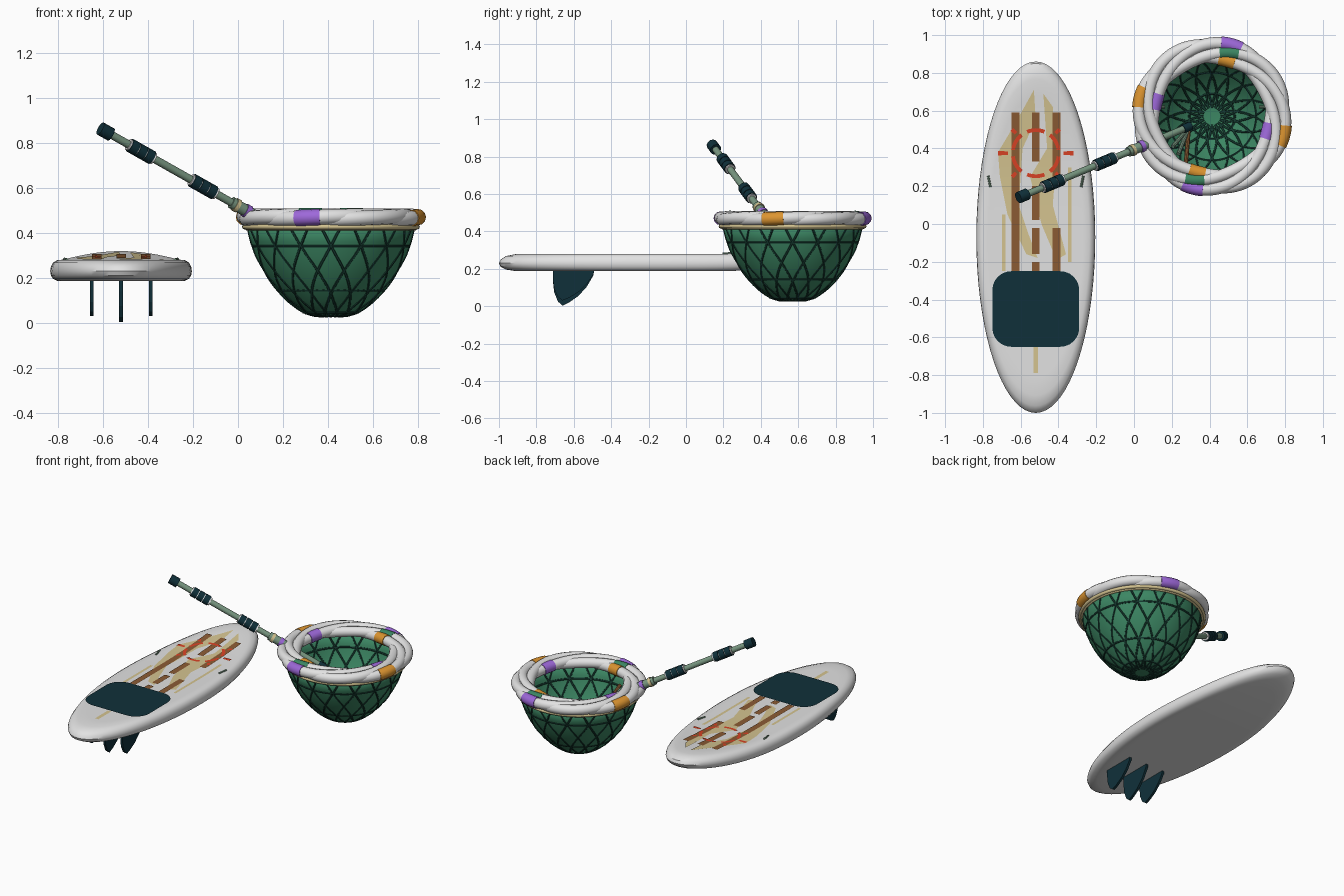
import bpy, bmesh, math
from mathutils import Vector
from math import sin, cos, pi, radians

if "Cube" in bpy.data.objects:
    bpy.data.objects.remove(bpy.data.objects["Cube"])

COL = dict(white=(.76, .76, .76), green=(.045, .24, .125), dark_green=(.008, .045, .032),
           dark_teal=(.005, .030, .042), purple=(.34, .14, .70), orange=(.72, .30, .03),
           brown=(.26, .105, .034), tan=(.66, .55, .28), red=(.70, .055, .018),
           sage=(.19, .31, .22))
MAT = {}
for n, c in COL.items():
    MAT[n] = bpy.data.materials.new(n)
    MAT[n].diffuse_color = (*c, 1)


def finish(bm, name, mat, smooth=True, recalc=True):
    if recalc:
        bmesh.ops.recalc_face_normals(bm, faces=bm.faces)
    me = bpy.data.meshes.new(name)
    bm.to_mesh(me)
    bm.free()
    ob = bpy.data.objects.new(name, me)
    bpy.context.collection.objects.link(ob)
    me.materials.append(MAT[mat])
    if smooth:
        bpy.context.view_layer.objects.active = ob
        bpy.ops.object.select_all(action='DESELECT')
        ob.select_set(True)
        bpy.ops.object.shade_smooth_by_angle(angle=radians(35))
    return ob


def tubes(name, paths, radius, mat, closed=False, res=2):
    """Round ropes along point lists, converted to one mesh."""
    cu = bpy.data.curves.new(name, 'CURVE')
    cu.dimensions = '3D'
    cu.bevel_depth, cu.bevel_resolution, cu.use_fill_caps = radius, res, True
    for p in paths:
        s = cu.splines.new('POLY')
        s.points.add(len(p) - 1)
        for q, v in zip(s.points, p):
            q.co = (*v, 1)
        s.use_cyclic_u = closed
    cu.materials.append(MAT[mat])
    ob = bpy.data.objects.new(name, cu)
    bpy.context.collection.objects.link(ob)
    bpy.context.view_layer.objects.active = ob
    bpy.ops.object.select_all(action='DESELECT')
    ob.select_set(True)
    bpy.ops.object.convert(target='MESH')
    bpy.ops.object.shade_smooth_by_angle(angle=radians(50))


def rod(name, a, b, r, mat, seg=16):
    a, b = Vector(a), Vector(b)
    bm = bmesh.new()
    bmesh.ops.create_cone(bm, cap_ends=True, segments=seg, radius1=r, radius2=r, depth=(b - a).length)
    rot = (b - a).to_track_quat('Z', 'Y')
    for v in bm.verts:
        v.co = rot @ v.co + (a + b) / 2
    finish(bm, name, mat)


# --- Surfboard: nested ellipses with a lifted nose ---
BX, BY = -.52, -.07


def rocker(y):
    return .052 * (max(0, y - .1) / .76) ** 2


def loft(name, levels, n, fn, mat):
    bm = bmesh.new()
    rings = [[bm.verts.new(fn(s, z, 2 * pi * i / n)) for i in range(n)] for s, z in levels]
    for a, b in zip(rings, rings[1:]):
        for i in range(n):
            bm.faces.new((a[i], a[(i + 1) % n], b[(i + 1) % n], b[i]))
    bm.faces.new(rings[0])
    bm.faces.new(rings[-1])
    return finish(bm, name, mat)


def board_point(s, z, t):
    y = BY + .93 * s * sin(t)
    return (BX + .315 * s * cos(t), y, z + rocker(y))


low = [(s / 10, .187) for s in (.2, 1, 2, 3, 4, 5, 6, 7, 8, 9)]
rail = [(.96, .196), (.99, .211), (1, .23), (.99, .25), (.96, .268)]
top = [(s / 10, .279) for s in (9, 8, 7, 6, 5, 4, 3, 2, 1, .2)]
loft("surfboard", low + rail + top, 72, board_point, 'white')


# --- Painted deck plates, sliced so they follow the nose curve ---
def plates(name, polys, mat, lift):
    bm = bmesh.new()
    for p in polys:
        f = bm.faces.new([bm.verts.new((x, y, 0)) for x, y in p])
        f.normal_update()
        if f.normal.z < 0:
            f.normal_flip()
    bmesh.ops.triangulate(bm, faces=bm.faces)
    for i in range(-16, 16):
        bmesh.ops.bisect_plane(bm, geom=bm.verts[:] + bm.edges[:] + bm.faces[:],
                               plane_co=(0, i * .05, 0), plane_no=(0, 1, 0))
    for v in bm.verts:
        v.co.z = .279 + rocker(v.co.y) + lift
    finish(bm, name, mat, smooth=False, recalc=False)


def box(x, w, y0, y1):
    return [(x - w / 2, y0), (x + w / 2, y0), (x + w / 2, y1), (x - w / 2, y1)]


plates("deck_swirls", [
    [(-.66, .48), (-.58, .62), (-.53, .71), (-.52, .55), (-.59, .4), (-.61, .1), (-.56, -.05),
     (-.51, -.18), (-.57, -.16), (-.67, .05), (-.71, .25), (-.72, .38)],
    [(-.48, .69), (-.43, .62), (-.41, .35), (-.43, .1), (-.36, -.16), (-.41, -.19),
     (-.49, 0), (-.55, .25), (-.46, .4)]], 'tan', .0035)
plates("thin_stripes", [box(-.34, .018, -.2, .3), box(-.69, .018, -.25, .05),
                        box(-.52, .025, -.79, -.65)], 'tan', .002)
plates("broad_stripes", [box(-.628, .042, -.25, .59), box(-.41, .042, -.25, -.02),
                         box(-.41, .042, .2, .59), box(-.52, .042, -.25, -.2),
                         box(-.52, .042, -.16, -.02), box(-.52, .042, .02, .2),
                         box(-.52, .042, .33, .59)], 'brown', .005)


def arc(a0, a1, r0, r1, n=8):
    ts = [radians(a0 + (a1 - a0) * i / n) for i in range(n + 1)]
    return [(BX + r1 * cos(t), .375 + r1 * sin(t)) for t in ts] + \
           [(BX + r0 * cos(t), .375 + r0 * sin(t)) for t in reversed(ts)]


plates("sun_emblem", [arc(a, a + 44, .112, .132) for a in range(8, 360, 60)] +
       [arc(a - 3.5, a + 3.5, .148, .2 if a % 180 == 0 else .178, 2)
        for a in (0, 45, 135, 180, 225, 315)], 'red', .0065)
pad = []
for cx, cy, a in ((-.39, -.35, 0), (-.65, -.35, 90), (-.65, -.55, 180), (-.39, -.55, 270)):
    pad += [(cx + .1 * cos(radians(a + d)), cy + .1 * sin(radians(a + d))) for d in range(0, 91, 15)]
plates("traction_pad", [[(BX + (x - BX) * 1, y) for x, y in pad]], 'dark_teal', .007)
for s in (-1, 1):
    rod("deck_clip", (BX + s * .24, .195, .281), (BX + s * .252, .255, .284), .006, 'sage', 8)

# --- Fins ---
FIN = [(-.71, .2), (-.49, .2), (-.495, .165), (-.53, .105), (-.575, .055), (-.625, .02),
       (-.66, .003), (-.685, .025), (-.705, .075), (-.712, .14)]
for x, depth in ((-.65, .86), (-.52, 1), (-.387, .86)):
    bm = bmesh.new()
    f = bm.faces.new([bm.verts.new((x - .008, y, .2 - (.2 - z) * depth)) for y, z in FIN])
    ex = bmesh.ops.extrude_face_region(bm, geom=[f])
    bmesh.ops.translate(bm, vec=(.016, 0, 0),
                        verts=[v for v in ex['geom'] if isinstance(v, bmesh.types.BMVert)])
    finish(bm, "fin", 'dark_teal', smooth=False)

# --- Basket bowl ---
CX, CY = .413, .57
BOWL = [(.03, .02), (.032, .07), (.045, .115), (.065, .15), (.10, .193), (.15, .24), (.20, .279),
        (.25, .308), (.30, .332), (.36, .353), (.43, .372)]


def polar(r, z, t):
    return (CX + r * cos(t), CY + r * sin(t), z)


bm = bmesh.new()
N = 64
rings = [[bm.verts.new(polar(r, z, 2 * pi * i / N)) for i in range(N)] for z, r in BOWL]
for a, b in zip(rings, rings[1:]):
    for i in range(N):
        bm.faces.new((a[i], a[(i + 1) % N], b[(i + 1) % N], b[i]))
bm.faces.new(rings[0][::-1])
bowl = finish(bm, "basket_bowl", 'green')
sol = bowl.modifiers.new("wall", 'SOLIDIFY')
sol.thickness, sol.offset = .006, 0


# --- Basket netting: crossing ropes and hoops ---
def bowl_at(u):
    k = min(int(u), len(BOWL) - 2)
    (z0, r0), (z1, r1) = BOWL[k], BOWL[k + 1]
    return r0 + (r1 - r0) * (u - k), z0 + (z1 - z0) * (u - k)


net = []
for i in range(16):
    for s in (-1, 1):
        net.append([polar(*bowl_at(.5 + j * 9.5 / 20), 2 * pi * i / 16 + s * radians(52) * j / 20)
                    for j in range(21)])
tubes("net_ropes", net, .0075, 'dark_green', res=1)
tubes("net_hoops", [[polar(*bowl_at(u), 2 * pi * i / 48) for i in range(48)]
                    for u in (1, 2.2, 4.9, 8.7)], .0075, 'dark_green', True, 1)

# --- Rim hoop ---
for z, R in ((.427, .384), (.421, .372)):
    tubes("rim_hoop", [[polar(R, z, 2 * pi * i / 64) for i in range(64)]], .0115, 'tan', True)


# --- Twisted rope collar with coloured wraps ---
def strand(t, phase):
    a = 2 * (t - radians(75)) + phase
    return polar(.349 + .042 * cos(a), .468 + .008 * sin(a), t)


tubes("rope_collar", [[strand(2 * pi * i / 96, k * pi / 2) for i in range(96)] for k in range(4)],
      .033, 'white', True, 4)
for mat, phase in (('purple', 0), ('orange', pi), ('green', pi / 2)):
    tubes("collar_wrap", [[strand(radians(c + d), phase) for d in range(-8, 9, 2)]
                          for c in (75, 165, 255, 345)], .0365 if mat != 'green' else .035, mat, res=4)

# --- Paddle shaft with grips and collar ---
A, B = Vector((-.605, .142, .86)), Vector((.29, .515, .355))


def at(x):
    return A.lerp(B, (x - A.x) / (B.x - A.x))


rod("paddle_shaft", A, B, .018, 'sage')
rod("shaft_end_cap", at(-.612), at(-.565), .031, 'dark_teal', 12)
for x in (-.487, -.21):
    rod("grip_core", at(x), at(x + .112), .027, 'white')
    for k in range(3):
        rod("grip_band", at(x + .006 + k * .034), at(x + .036 + k * .034), .032, 'dark_teal')
rod("shaft_collar", at(-.03), at(.11), .027, 'sage')
rod("collar_band_upper", at(-.015), at(.0), .031, 'tan')
rod("collar_band_middle", at(.03), at(.05), .031, 'purple')
rod("collar_band_lower", at(.075), at(.09), .031, 'tan')
rod("shaft_tip", at(.26), at(.3), .023, 'dark_teal', 12)

# --- Loose sticks resting in the basket ---
for (x, y), mat in (((.275, .32), 'brown'), ((.235, .37), 'sage'), ((.205, .41), 'sage')):
    rod("loose_stick", (x, y, .40), (.29, .51, .27), .012, mat, 10)
for s in (-1, 1):
    rod("side_toggle", (CX + s * .25, .62, .30), (CX + s * .31, .62, .31), .008, 'sage', 8)

for m in bpy.data.materials:
    if m.users and not m.is_grease_pencil:
        m.use_nodes = True
        m.node_tree.nodes["Principled BSDF"].inputs["Base Color"].default_value = m.diffuse_color
